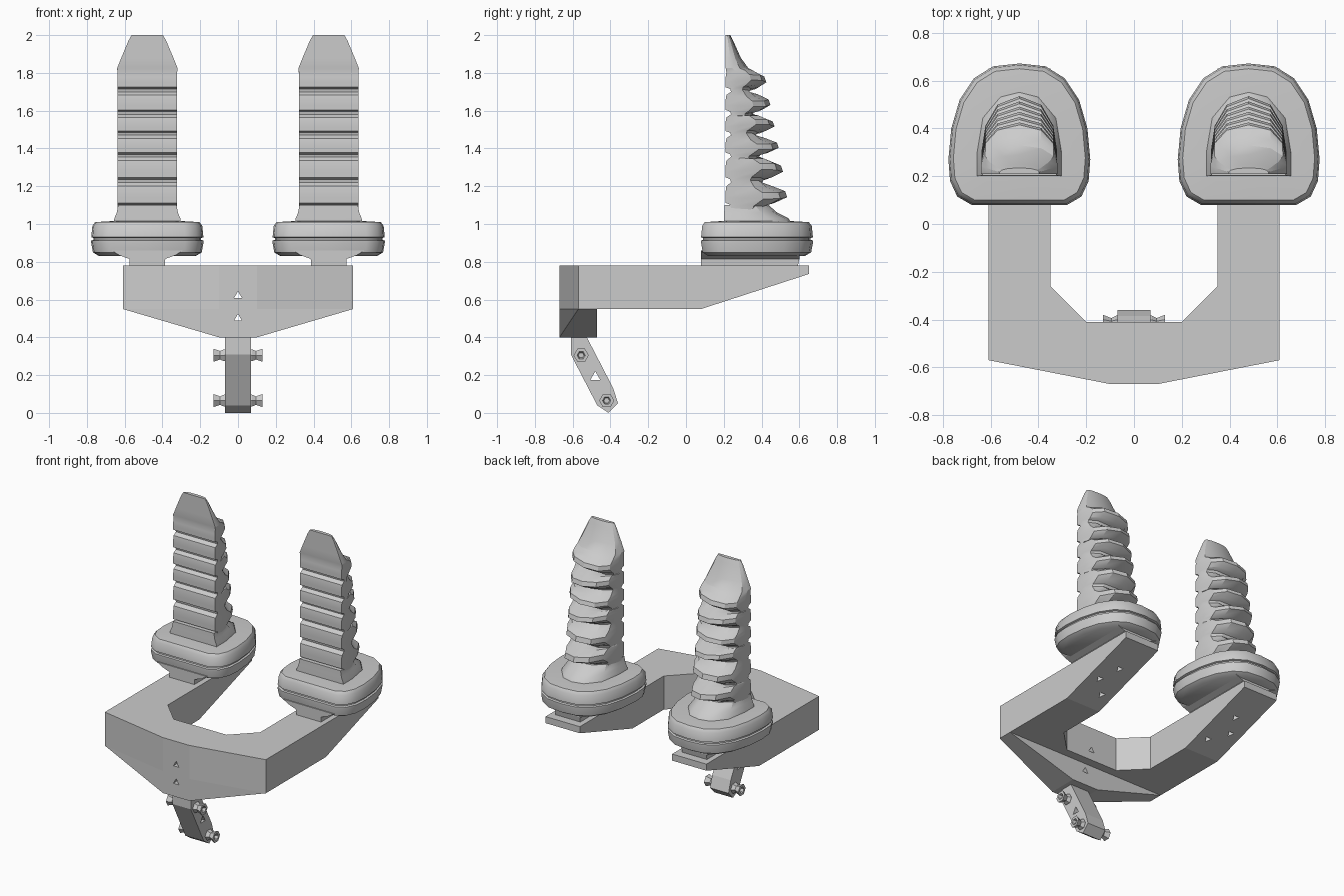
import bpy, bmesh, math
from mathutils import Matrix, Vector

cube = bpy.data.objects.get("Cube")
if cube:
    bpy.data.objects.remove(cube, do_unlink=True)

grey = bpy.data.materials.new("plain_grey")
grey.use_nodes = True
grey.diffuse_color = (0.6, 0.6, 0.6, 1)
grey.node_tree.nodes["Principled BSDF"].inputs["Base Color"].default_value = (0.6, 0.6, 0.6, 1)


def make(name, bm, smooth=0):
    bmesh.ops.recalc_face_normals(bm, faces=bm.faces)
    mesh = bpy.data.meshes.new(name)
    bm.to_mesh(mesh)
    bm.free()
    mesh.materials.append(grey)
    ob = bpy.data.objects.new(name, mesh)
    bpy.context.collection.objects.link(ob)
    if smooth:
        bpy.ops.object.select_all(action='DESELECT')
        ob.select_set(True)
        bpy.context.view_layer.objects.active = ob
        bpy.ops.object.shade_smooth_by_angle(angle=math.radians(smooth))
    return ob


def loft(name, rings, smooth=0):
    """Skin equal-length rings of points and cap both ends."""
    bm = bmesh.new()
    loops = [[bm.verts.new(p) for p in r] for r in rings]
    for a, b in zip(loops, loops[1:]):
        n = len(a)
        for i in range(n):
            bm.faces.new((a[i], a[(i + 1) % n], b[(i + 1) % n], b[i]))
    bm.faces.new(loops[0])
    bm.faces.new(loops[-1])
    return make(name, bm, smooth)


def mirrored(half):
    """Close a half outline that starts and ends on x = 0."""
    return half + [(-x, y) for x, y in reversed(half) if x > 0]


def drill(ob, centre, axis, radius=0.024, depth=0.1):
    """Cut a triangular hole along an axis."""
    bm = bmesh.new()
    turn = Vector(axis).to_track_quat('Z', 'Y').to_matrix().to_4x4()
    bmesh.ops.create_cone(bm, cap_ends=True, segments=3, radius1=radius, radius2=radius,
                          depth=depth, matrix=Matrix.Translation(centre) @ turn)
    cutter = make("cutter", bm)
    cutter.hide_render = True
    mod = ob.modifiers.new("hole", 'BOOLEAN')
    mod.operation, mod.solver, mod.object = 'DIFFERENCE', 'EXACT', cutter
    bpy.context.view_layer.objects.active = ob
    bpy.ops.object.modifier_apply(modifier=mod.name)
    bpy.data.objects.remove(cutter, do_unlink=True)


# U-shaped yoke with arm undersides rising toward the back
plan = [(0.1, -0.67), (0.61, -0.57), (0.61, 0.08), (0.61, 0.65),
        (0.35, 0.65), (0.35, 0.08), (0.35, -0.26), (0.2, -0.41)]
plan += [(-x, y) for x, y in reversed(plan)]
yoke = loft("yoke", [[(x, y, 0.735 if y > 0.5 else 0.55) for x, y in plan],
                     [(x, y, 0.78) for x, y in plan]])
# Split the bent underside into flat strips
bm = bmesh.new()
bm.from_mesh(yoke.data)
bm.faces.ensure_lookup_table()
bottom = [f for f in bm.faces if len(f.verts) > 4 and min(v.co.z for v in f.verts) < 0.6]
bm.verts.ensure_lookup_table()
for s in (1, -1):
    pair = [v for v in bm.verts if v.co.z < 0.6 and abs(v.co.y - 0.08) < 0.01 and v.co.x * s > 0]
    bmesh.ops.connect_verts(bm, verts=pair)
bm.to_mesh(yoke.data)
bm.free()

# Keel under the front bar
keel = loft("keel", [[(x, y, z) for x, y, z in
                      ((-0.61, -0.57, 0.55), (-0.1, -0.67, 0.4), (0.1, -0.67, 0.4), (0.61, -0.57, 0.55),
                       (0.1, -0.67, 0.55), (-0.1, -0.67, 0.55))],
                     [(x, -0.47, z) for x, z in
                      ((-0.61, 0.55), (-0.1, 0.4), (0.1, 0.4), (0.61, 0.55), (0.1, 0.55), (-0.1, 0.55))]])
drill(yoke, (0, -0.54, 0.62), (0, 1, 0), depth=0.5)
drill(keel, (0, -0.54, 0.5), (0, 1, 0), depth=0.5)
for s in (1, -1):
    for x, y in ((0.43, 0.2), (0.53, 0.3), (0.47, 0.42)):
        drill(yoke, (s * x, y, 0.62), (0, 0, 1), depth=0.14)

# Hanging strap, with a hole through it
strap_side = [(-0.61, 0.41), (-0.53, 0.41), (-0.385, 0.13), (-0.36, 0.05),
              (-0.41, 0.0), (-0.47, 0.04), (-0.61, 0.31)]
strap = loft("strap", [[(x, y, z) for y, z in strap_side] for x in (-0.07, 0.07)])
drill(strap, (0, -0.48, 0.19), (1, 0, 0), 0.03, 0.3)

# Flared bolts with sunk heads at both ends of the strap
for label, y, z in (("upper", -0.555, 0.305), ("lower", -0.42, 0.065)):
    stations = ((0.06, 0.036), (0.075, 0.036), (0.095, 0.026), (0.13, 0.04), (0.13, 0.022), (0.11, 0.015))
    for s, side in ((1, "left"), (-1, "right")):
        loft(f"{label}_bolt_{side}",
             [[(s * x, y + r * math.cos(k * math.tau / 6), z + r * math.sin(k * math.tau / 6))
               for k in range(6)] for x, r in stations])

# Shapes shared by both posts
base_half = [(0, 0.08), (0.2, 0.08), (0.26, 0.115), (0.29, 0.18), (0.297, 0.27), (0.285, 0.4),
             (0.25, 0.52), (0.19, 0.61), (0.11, 0.66), (0, 0.672)]
base_layers = [(0.83, 0.86), (0.85, 0.97), (0.9, 1), (0.912, 1), (0.916, 0.96), (0.926, 0.96),
               (0.93, 1), (0.99, 0.98), (1.01, 0.93), (1.015, 0.65)]
foot_half = [(0, 0.2), (0.18, 0.2), (0.18, 0.3), (0.155, 0.45), (0.08, 0.54), (0, 0.56)]
valleys = [1.085, 1.22, 1.355, 1.47, 1.58, 1.7, 1.82]


def post_ring(cx, z, front, back, half, skew=0):
    """D-shaped section, flat at the front and arched at the back."""
    arch = [(1, 0), (1, 0.3), (0.9, 0.62), (0.58, 0.89), (0, 1), (-0.58, 0.89), (-0.9, 0.62), (-1, 0.3), (-1, 0)]
    return [(cx + half * u, front + (back - front) * v, z + skew * u * v) for u, v in arch]


for s, side in ((1, "left"), (-1, "right")):
    cx = s * 0.48
    # Neck block and its flare between yoke and base
    loft(f"neck_{side}", [[(cx + u * w, y, z) for u, y in ((-1, 0.08), (1, 0.08), (1, b), (-1, b))]
                          for z, w, b in ((0.77, 0.093, 0.59), (0.815, 0.095, 0.6), (0.835, 0.15, 0.6), (0.86, 0.19, 0.6))])

    # Thick D-shaped base with a groove around it
    loft(f"base_{side}", [[(cx + x * k, 0.36 + (y - 0.36) * k, z) for x, y in mirrored(base_half)]
                          for z, k in base_layers], 35)

    # Foot that tapers into the post
    loft(f"foot_{side}", [[(cx + x * k, 0.21 + (y - 0.21) * d, z) for x, y in mirrored(foot_half)]
                          for z, k, d in ((1.0, 1, 1), (1.03, 0.97, 0.95), (1.06, 0.9, 0.78), (1.1, 0.86, 0.65))], 35)

    # Ridged post, shrinking upward, ending in a wedge tip
    rings = []
    for i, (lo, hi) in enumerate(zip(valleys, valleys[1:])):
        ridge, dip, h = 0.535 - 0.022 * i, 0.42 - 0.017 * i, hi - lo
        tilt = 0.02 if i % 2 else -0.015
        for t, front, back in ((0.0, 0.238, dip), (0.12, 0.235, dip + 0.01), (0.2, 0.21, dip + 0.05),
                               (0.42, 0.21, ridge), (0.66, 0.21, ridge - 0.01), (0.86, 0.214, dip + 0.035)):
            rings.append(post_ring(cx, lo + t * h, front, back, 0.158, tilt))
    for z, back, half in ((1.825, 0.33, 0.16), (1.88, 0.29, 0.138), (1.97, 0.25, 0.1), (2.0, 0.235, 0.083)):
        rings.append(post_ring(cx, z, 0.21, back, half))
    loft(f"post_{side}", rings, 25)
